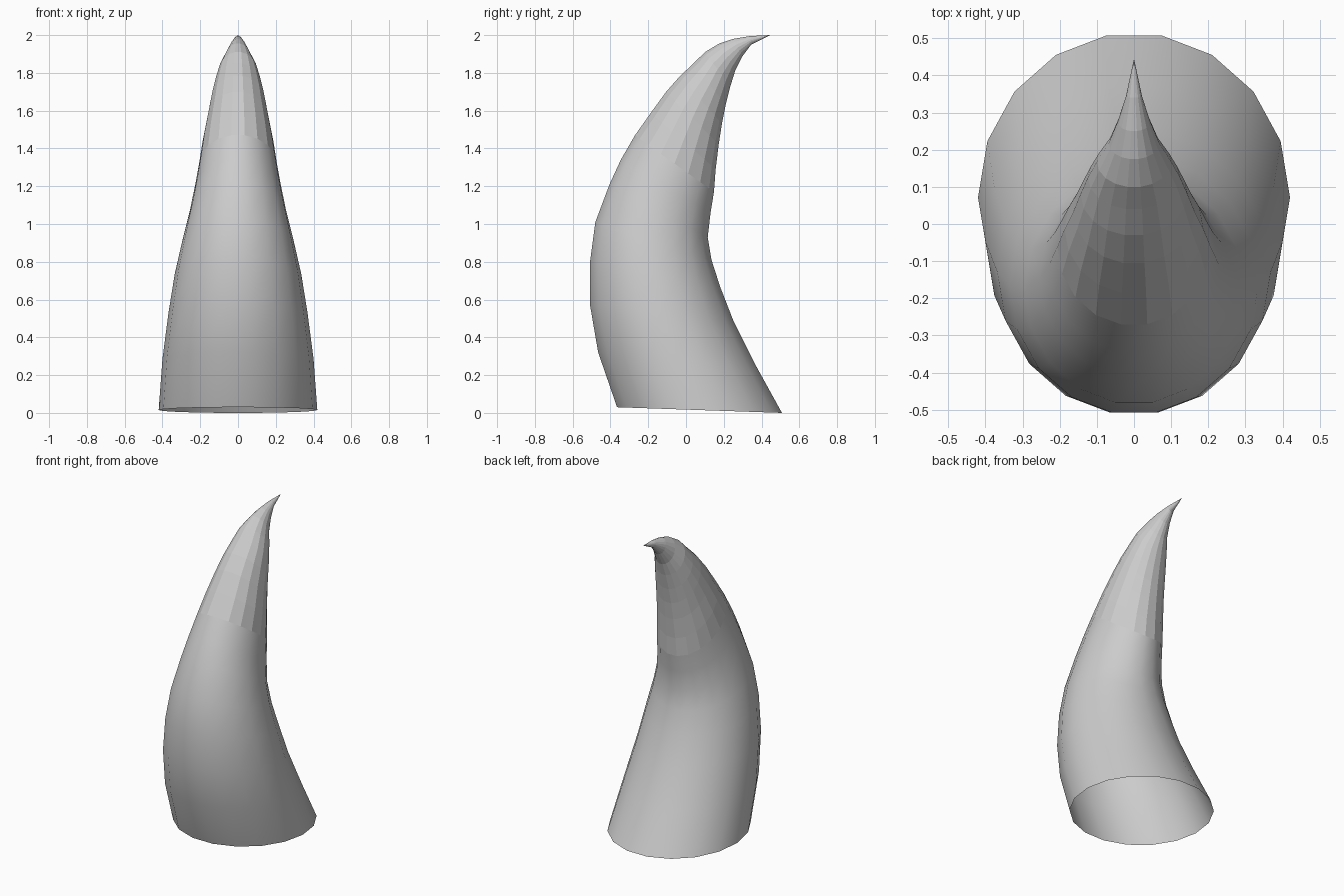
import bpy, bmesh, math

if "Cube" in bpy.data.objects:
    bpy.data.objects.remove(bpy.data.objects["Cube"])

SIDES = 18
SMOOTH_RINGS = 7   # bands below this are smooth, the tip is faceted

# Horn cross-sections: front (y, z), back (y, z), half width in x
rings = [
    (-.365, .03, .508, .0, .42),
    (-.465, .32, .370, .25, .40),
    (-.508, .57, .250, .49, .368),
    (-.508, .80, .180, .67, .335),
    (-.480, 1.01, .135, .81, .295),
    (-.405, 1.21, .115, .93, .255),
    (-.345, 1.34, .130, 1.06, .228),
    (-.270, 1.47, .148, 1.17, .206),
    (-.185, 1.59, .157, 1.29, .187),
    (-.105, 1.70, .173, 1.42, .163),
    (-.030, 1.785, .190, 1.53, .144),
    (.040, 1.85, .210, 1.63, .124),
    (.100, 1.91, .235, 1.73, .100),
    (.175, 1.955, .260, 1.81, .068),
    (.250, 1.98, .300, 1.89, .044),
    (.340, 1.995, .345, 1.95, .022),
]
TIP = (0, .445, 2.0)

bm = bmesh.new()
flat_end = math.sin(math.radians(80))  # front and back end in a flat edge
loops = []
for fy, fz, by, bz, rx in rings:
    loop = []
    for i in range(SIDES):
        a = 2 * math.pi * i / SIDES
        s = math.sin(a) / flat_end
        loop.append(bm.verts.new((rx * math.cos(a),
                                  (fy + by) / 2 + s * (by - fy) / 2,
                                  (fz + bz) / 2 + s * (bz - fz) / 2)))
    loops.append(loop)

# Horn wall, open at the base
for band, (lo, hi) in enumerate(zip(loops, loops[1:])):
    for i in range(SIDES):
        j = (i + 1) % SIDES
        face = bm.faces.new((lo[i], lo[j], hi[j], hi[i]))
        face.smooth = band < SMOOTH_RINGS

# Pointed tip
tip = bm.verts.new(TIP)
for i in range(SIDES):
    bm.faces.new((loops[-1][i], loops[-1][(i + 1) % SIDES], tip))

mesh = bpy.data.meshes.new("horn")
bm.to_mesh(mesh)
bm.free()
horn = bpy.data.objects.new("horn", mesh)
bpy.context.collection.objects.link(horn)
